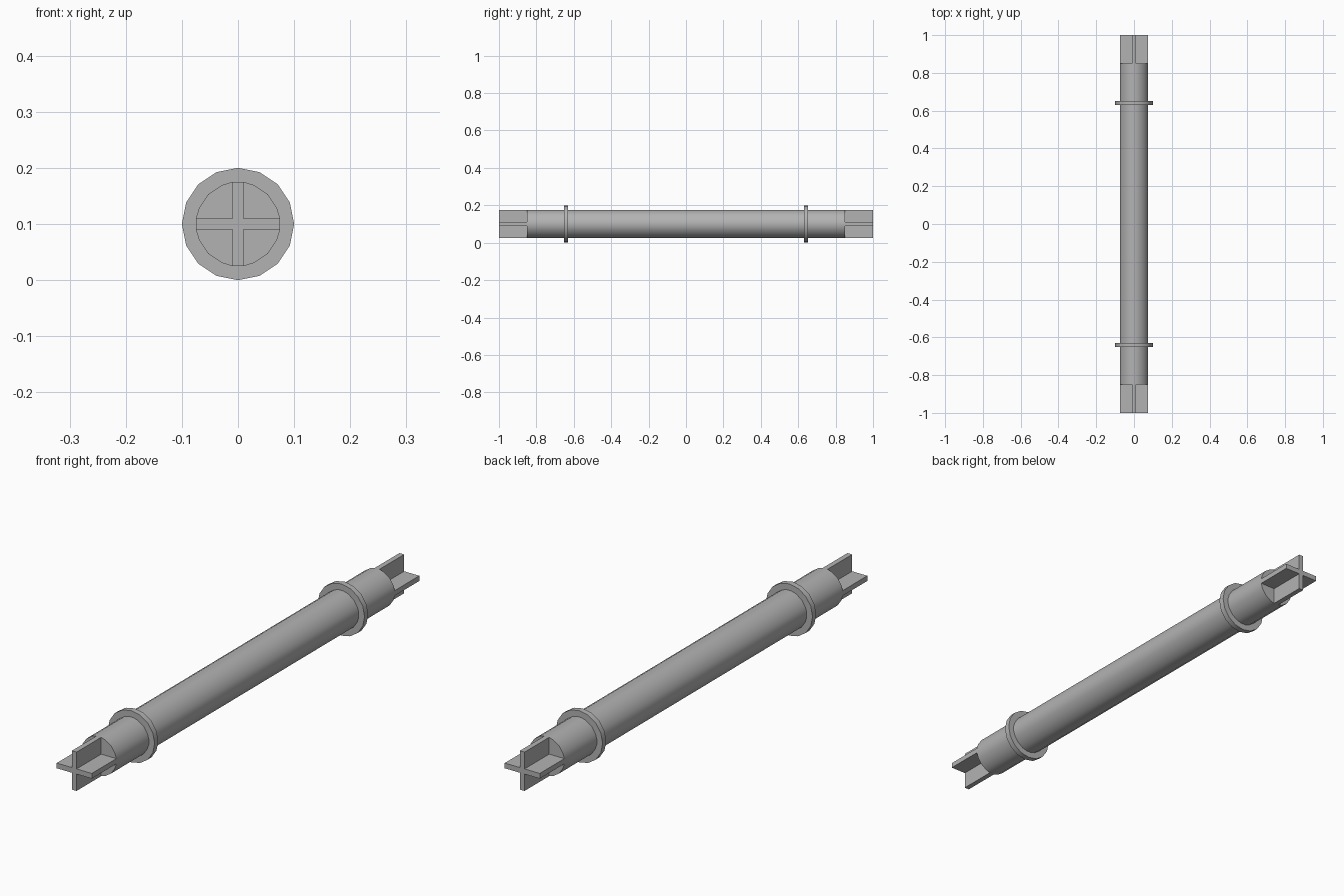
import bpy
import bmesh
from math import cos, sin, pi, radians

if "Cube" in bpy.data.objects:
    bpy.data.objects.remove(bpy.data.objects["Cube"])

CENTER_Z = 0.1
SHAFT_R, FLANGE_R = 0.075, 0.1
RIB = 0.01  # half thickness of the cross ribs

grey = bpy.data.materials.new("plain_grey")
grey.use_nodes = True
grey.diffuse_color = (0.45, 0.45, 0.45, 1)
grey.node_tree.nodes["Principled BSDF"].inputs["Base Color"].default_value = grey.diffuse_color


def extrude_profile(name, profile, y0, y1, smooth=True):
    """Extrude an x/z outline along y."""
    bm = bmesh.new()
    face = bm.faces.new([bm.verts.new((x, y0, z + CENTER_Z)) for x, z in profile])
    new = bmesh.ops.extrude_face_region(bm, geom=[face])["geom"]
    verts = [v for v in new if isinstance(v, bmesh.types.BMVert)]
    bmesh.ops.translate(bm, verts=verts, vec=(0, y1 - y0, 0))
    bmesh.ops.recalc_face_normals(bm, faces=bm.faces)
    mesh = bpy.data.meshes.new(name)
    bm.to_mesh(mesh)
    bm.free()
    mesh.materials.append(grey)
    obj = bpy.data.objects.new(name, mesh)
    bpy.context.collection.objects.link(obj)
    if smooth:
        bpy.ops.object.select_all(action="DESELECT")
        obj.select_set(True)
        bpy.context.view_layer.objects.active = obj
        bpy.ops.object.shade_smooth_by_angle(angle=radians(30))
    return obj


def turn(point, quarter):
    c, s = round(cos(quarter * pi / 2)), round(sin(quarter * pi / 2))
    return (point[0] * c - point[1] * s, point[0] * s + point[1] * c)


# One quarter of each outline, repeated around the axis
arc = [(SHAFT_R * cos(k * pi / 8), SHAFT_R * sin(k * pi / 8)) for k in (1, 2, 3)]
shaft_quarter = [(SHAFT_R, -RIB), (SHAFT_R, RIB)] + arc
cross_quarter = [(SHAFT_R, -RIB), (SHAFT_R, RIB), (RIB, RIB)]
shaft_outline = [turn(p, q) for q in range(4) for p in shaft_quarter]
cross_outline = [turn(p, q) for q in range(4) for p in cross_quarter]
flange_outline = [(FLANGE_R * cos(k * pi / 8), FLANGE_R * sin(k * pi / 8)) for k in range(16)]

# Round shaft
extrude_profile("shaft", shaft_outline, -0.85, 0.85)

# Stop flange and cross-shaped tip at each end
for side, sign in (("front", -1), ("back", 1)):
    extrude_profile(side + "_flange", flange_outline, sign * 0.63, sign * 0.652)
    extrude_profile(side + "_cross_tip", cross_outline, sign * 0.85, sign * 1.0, smooth=False)
